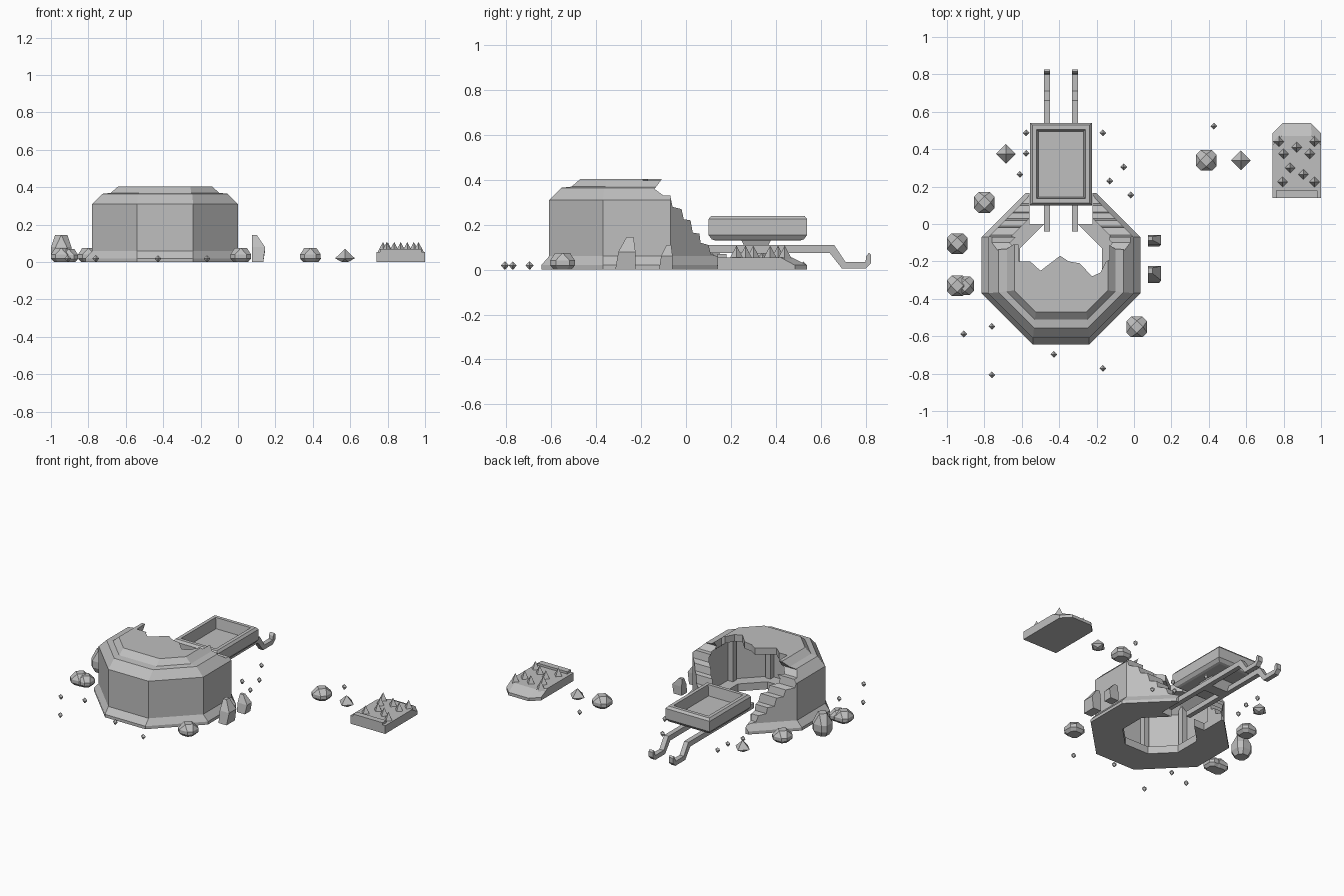
import bpy, bmesh, math
from mathutils import Vector

if "Cube" in bpy.data.objects:
    bpy.data.objects.remove(bpy.data.objects["Cube"])

CX, CY = -0.39, -0.22  # centre of the ruined building

grey = bpy.data.materials.new("stone_grey")
grey.diffuse_color = (0.52, 0.52, 0.52, 1)
grey.use_nodes = True
grey.node_tree.nodes["Principled BSDF"].inputs["Base Color"].default_value = grey.diffuse_color


def finish(bm, name):
    bmesh.ops.recalc_face_normals(bm, faces=bm.faces)
    me = bpy.data.meshes.new(name)
    bm.to_mesh(me)
    bm.free()
    me.materials.append(grey)
    ob = bpy.data.objects.new(name, me)
    bpy.context.collection.objects.link(ob)
    return ob


def octagon(w, e, z, cx=CX, cy=CY):
    pts = [(w, -e), (w, e), (e, w), (-e, w), (-w, e), (-w, -e), (-e, -w), (e, -w)]
    return [(cx + x, cy + y, z) for x, y in pts]


def loft(name, rings):
    """Skin a stack of equal-length rings and cap both ends."""
    bm = bmesh.new()
    rows = [[bm.verts.new(p) for p in r] for r in rings]
    n = len(rows[0])
    for a, b in zip(rows, rows[1:]):
        for i in range(n):
            j = (i + 1) % n
            bm.faces.new((a[i], a[j], b[j], b[i]))
    bm.faces.new(rows[0])
    bm.faces.new(rows[-1])
    return finish(bm, name)


def hull(name, pts):
    bm = bmesh.new()
    for p in pts:
        bm.verts.new(p)
    bmesh.ops.convex_hull(bm, input=bm.verts)
    bmesh.ops.dissolve_limit(bm, angle_limit=0.02, verts=bm.verts, edges=bm.edges)
    return finish(bm, name)


def rect(x0, x1, y0, y1, z):
    return [(x0, y0, z), (x1, y0, z), (x1, y1, z), (x0, y1, z)]


def box(name, x0, x1, y0, y1, z0, z1):
    return loft(name, [rect(x0, x1, y0, y1, z0), rect(x0, x1, y0, y1, z1)])


def cut(ob, cutter):
    mod = ob.modifiers.new("cut", 'BOOLEAN')
    mod.operation = 'DIFFERENCE'
    mod.solver = 'EXACT'
    mod.object = cutter
    dg = bpy.context.evaluated_depsgraph_get()
    me = bpy.data.meshes.new_from_object(ob.evaluated_get(dg))
    ob.modifiers.clear()
    ob.data = me
    bpy.data.objects.remove(cutter)


# Octagonal building shell: outside from roof to plinth, then inside up to ceiling
shell = [(.25, .135, .405), (.29, .14, .37), (.335, .145, .365), (.39, .15, .31),
         (.39, .15, .06), (.425, .15, .02), (.425, .15, 0), (.22, .09, 0),
         (.22, .09, .05), (.30, .12, .05), (.30, .12, .31), (.24, .11, .36)]
building = loft("ruined_building", [octagon(*s) for s in shell])

# Broken stepped slope across the back walls
steps = [(-.11, .6), (-.11, .4), (-.14, .36), (-.10, .33), (-.07, .33), (-.06, .28),
         (-.02, .27), (-.01, .225), (.02, .22), (.03, .165), (.06, .16), (.065, .12),
         (.1, .11), (.11, .07), (.165, .05), (.165, -.1), (.5, -.1), (.5, .6)]
cut(building, loft("cutter_steps", [[(x, y, z) for y, z in steps] for x in (-1, .3)]))

# Jagged hole in the roof
jag = [(-.60, .5), (-.62, -.02), (-.615, -.2), (-.555, -.2), (-.5, -.25), (-.395, -.17),
       (-.35, -.2), (-.29, -.21), (-.225, -.28), (-.18, -.26), (-.15, -.2), (-.13, -.19),
       (-.13, -.02), (-.18, .5)]
cut(building, loft("cutter_roof", [[(x, y, z) for x, y in jag] for z in (.3, .6)]))

# Open doorway at the back
cut(building, box("cutter_door", -.56, -.222, 0, .5, -.5, .55))

# Inner posts
for sx in (-1, 1):
    for px, py in ((.28, -.115), (.115, -.28)):
        x, y = CX + sx * px, CY + py
        box("inner_post", x - .018, x + .018, y - .018, y + .018, .04, .345)

# Cart tub: outer shell, rim and sloping inside
tub = [(0.03, .13), (.015, .135), (0, .155), (0, .225), (.012, .24),
       (.035, .24), (.045, .17)]
loft("cart_tub", [rect(-.555 + i, -.225 - i, .1 + i, .54 - i, z) for i, z in tub])
# Cart undercarriage
loft("cart_base", [rect(-.45, -.33, .275, .35, .075), rect(-.47, -.31, .245, .38, .135)])

# Rails: a flat run, a drop and a bent tip
rail = [(-.04, .075), (.64, .075), (.695, .005), (.80, .005), (.825, .03), (.825, .065),
        (.815, .075), (.803, .06), (.80, .035), (.71, .035), (.66, .11), (-.04, .11)]
for x in (-.465, -.315):
    loft("rail", [[(x + dx, y, z) for y, z in rail] for dx in (-.016, .016)])


# Garden bed with its back corners cut off
def bed(c, back, z):
    return [(.74, .14, z), (1, .14, z), (1, back - c, z), (1 - c, back, z),
            (.74 + c, back, z), (.74, back - c, z)]


loft("crop_bed", [bed(.055, .54, 0), bed(.055, .54, .02), bed(.05, .47, .055)])
box("bed_lip", .76, .98, .14, .18, .05, .07)
sprouts = [(.775, .44), (.965, .44), (.87, .41), (.80, .375), (.94, .375),
           (.835, .30), (.905, .265), (.795, .225), (.965, .225)]
for x, y in sprouts:
    r = .033
    ring = lambda s, z: [(x + s, y, z), (x, y + s, z), (x - s, y, z), (x, y - s, z)]
    hull("sprout", ring(r, .045) + ring(r * .5, .075) + [(x, y, .107)])

# Boulders: octagonal body under a diamond top
boulders = [(-.8, .115, .055, .075), (-.945, -.105, .055, .145), (-.945, -.33, .055, .075),
            (-.905, -.33, .05, .07), (.015, -.55, .055, .075), (.387, .34, .055, .075)]
for x, y, r, h in boulders:
    d = r * .6
    top = [(x + d, y, h), (x - d, y, h), (x, y + d, h), (x, y - d, h)]
    hull("boulder", octagon(r * .7, r * .35, 0, x, y) + octagon(r, r * .55, h * .25, x, y)
         + octagon(r, r * .55, h * .55, x, y) + top)


# Diamond-shaped stones and pebbles
def diamond(name, x, y, r, low, mid, top):
    hull(name, [(x + r, y, mid), (x - r, y, mid), (x, y + r, mid), (x, y - r, mid),
                (x, y, top)] + rect(x - r * low, x + r * low, y - r * low, y + r * low, 0))


for x, y in ((-.685, .375), (.572, .34)):
    diamond("pointed_stone", x, y, .053, .3, .02, .07)
pebbles = [(-.577, .487), (-.577, .378), (-.61, .265), (-.166, .487), (-.055, .305),
           (-.13, .23), (-.017, .155), (.427, .523), (-.76, -.547), (-.91, -.588),
           (-.428, -.697), (-.76, -.807), (-.166, -.772)]
for x, y in pebbles:
    diamond("pebble", x, y, .018, .1, .019, .037)

# Leaning wall shards
for y, h, w in ((-.27, .145, .045), (-.09, .11, .03)):
    hull("wall_shard", rect(.075, .135, y - w, y + w, 0) + rect(.075, .145, y - w * .7, y + w, h * .55)
         + rect(.075, .10, y + w * .1, y + w * .8, h))
